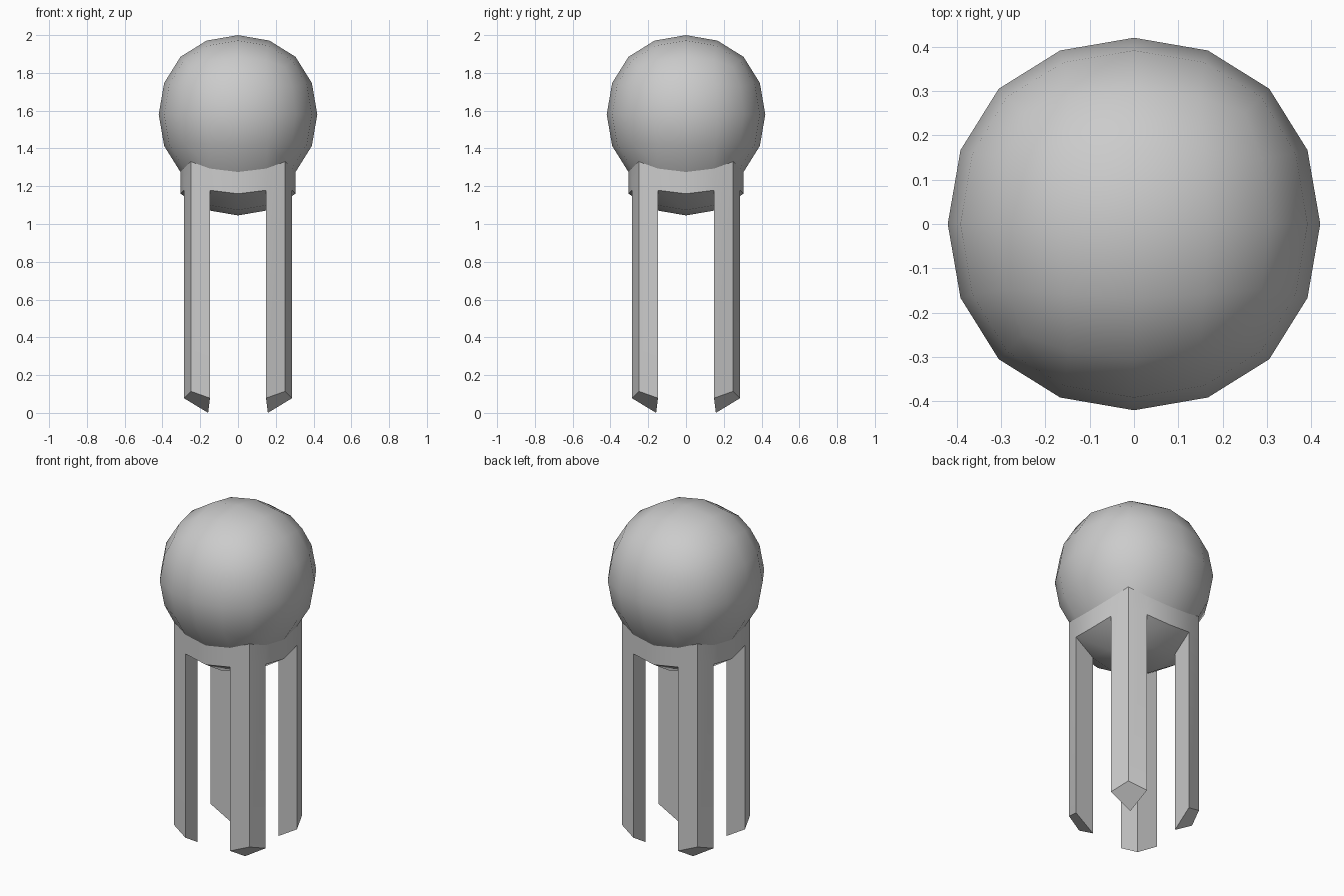
import bpy
import bmesh

if "Cube" in bpy.data.objects:
    bpy.data.objects.remove(bpy.data.objects["Cube"])

HEAD_Z = 1.58     # centre of the ball
COLLAR = 0.115    # depth of the collar under the ball

# Ball: unit cube rounded with two subdivision levels
bpy.ops.mesh.primitive_cube_add(size=1, location=(0, 0, 0))
obj = bpy.context.object
obj.name = "ball_on_four_legs"
sub = obj.modifiers.new("round", 'SUBSURF')
sub.levels = sub.render_levels = 2
bpy.ops.object.modifier_apply(modifier=sub.name)

bm = bmesh.new()
bm.from_mesh(obj.data)
bmesh.ops.translate(bm, vec=(0, 0, HEAD_Z), verts=bm.verts[:])


def extrude_down(faces, depth):
    """Extrude a set of faces straight down and return the new end faces."""
    result = bmesh.ops.extrude_face_region(bm, geom=faces)["geom"]
    leftovers = [f for f in faces if f.is_valid]
    if leftovers:
        bmesh.ops.delete(bm, geom=leftovers, context='FACES_ONLY')
    verts = [g for g in result if isinstance(g, bmesh.types.BMVert)]
    bmesh.ops.translate(bm, vec=(0, 0, -depth), verts=verts)
    return [g for g in result if isinstance(g, bmesh.types.BMFace)]


# Collar: the sixteen bottom faces pulled down
bottom = []
for f in bm.faces:
    c = f.calc_center_median()
    if HEAD_Z - c.z > max(abs(c.x), abs(c.y)) + 1e-4:
        bottom.append(f)
underside = extrude_down(bottom, COLLAR)

# Legs: the four corner faces of the underside pulled down to the floor
corners = []
for f in underside:
    c = f.calc_center_median()
    if min(abs(c.x), abs(c.y)) > 0.15:
        corners.append(f)
lowest = min(v.co.z for f in corners for v in f.verts)
extrude_down(corners, lowest)

bmesh.ops.recalc_face_normals(bm, faces=bm.faces[:])
bm.to_mesh(obj.data)
bm.free()

# Smooth ball, crisp collar and legs
bpy.ops.object.shade_smooth_by_angle(angle=0.5236)
